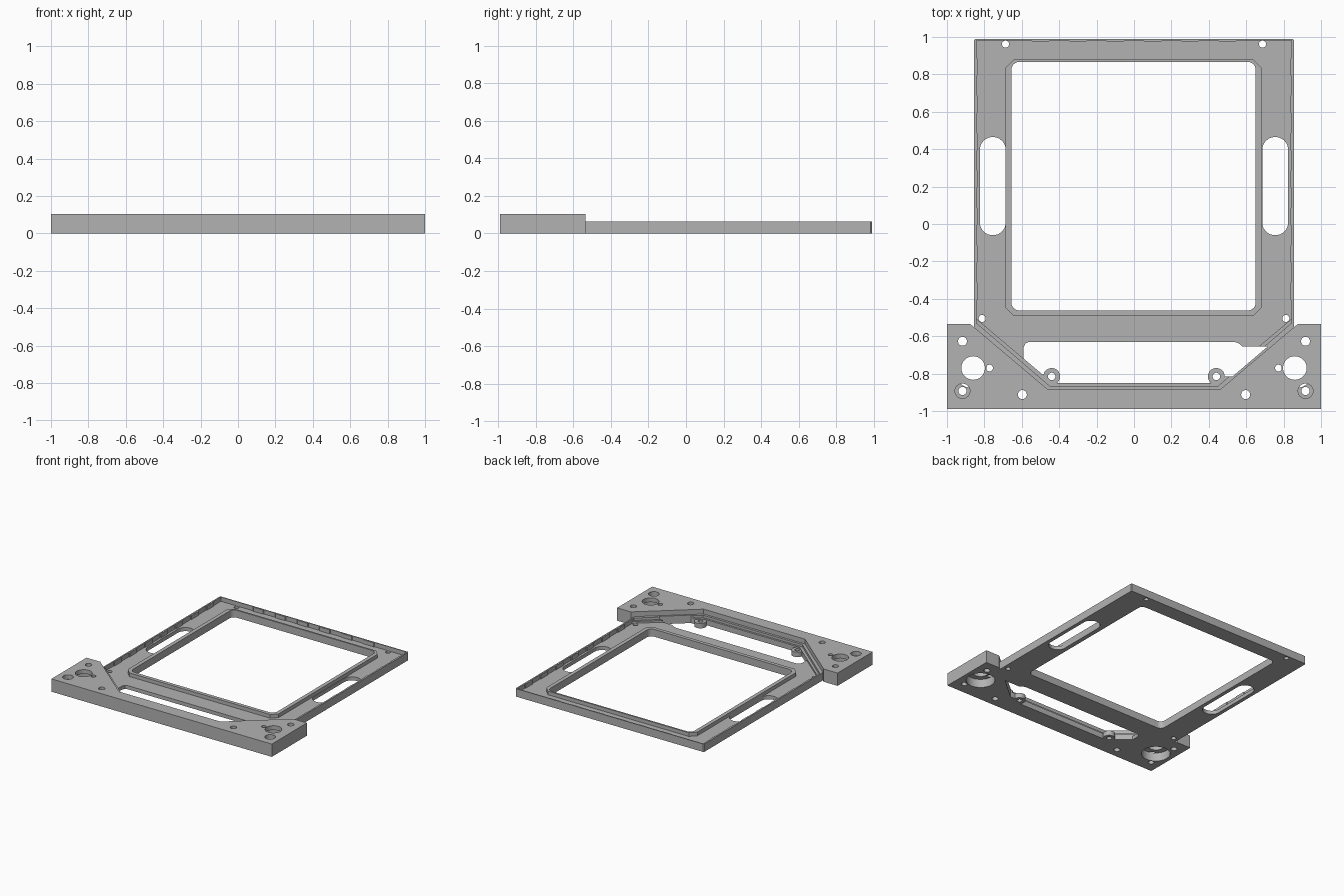
import bpy, bmesh
from math import cos, sin, pi, radians

cube = bpy.data.objects.get("Cube")
if cube:
    bpy.data.objects.remove(cube, do_unlink=True)

GREY = (0.45, 0.45, 0.45, 1)
grey = bpy.data.materials.new("plain grey")
grey.use_nodes = True
grey.diffuse_color = GREY
grey.node_tree.nodes["Principled BSDF"].inputs["Base Color"].default_value = GREY


def circle(x, y, r, n=32):
    return [(x + r * cos(2 * pi * i / n), y + r * sin(2 * pi * i / n)) for i in range(n)]


def pair(x, y, r):
    return [circle(x, y, r), circle(-x, y, r)]


def rounded(x0, x1, y0, y1, r, n=8):
    """Rectangle with corners rounded by n segments (n=1 gives chamfers)."""
    corners = [(x1 - r, y1 - r), (x0 + r, y1 - r), (x0 + r, y0 + r), (x1 - r, y0 + r)]
    return [(cx + r * cos((k + i / n) * pi / 2), cy + r * sin((k + i / n) * pi / 2))
            for k, (cx, cy) in enumerate(corners) for i in range(n + 1)]


def layer(name, outlines, z0, z1):
    """Extrude a flat outline with holes from z0 to z1."""
    curve = bpy.data.curves.new(name, 'CURVE')
    curve.dimensions = '2D'
    curve.fill_mode = 'BOTH'
    curve.extrude = (z1 - z0) / 2
    for pts in outlines:
        s = curve.splines.new('POLY')
        s.points.add(len(pts) - 1)
        for p, (x, y) in zip(s.points, pts):
            p.co = (x, y, 0, 1)
        s.use_cyclic_u = True
    temp = bpy.data.objects.new(name + "_curve", curve)
    bpy.context.collection.objects.link(temp)
    dg = bpy.context.evaluated_depsgraph_get()
    mesh = bpy.data.meshes.new_from_object(temp.evaluated_get(dg))
    bpy.data.objects.remove(temp, do_unlink=True)
    bm = bmesh.new()
    bm.from_mesh(mesh)
    bmesh.ops.remove_doubles(bm, verts=bm.verts, dist=1e-5)
    bmesh.ops.recalc_face_normals(bm, faces=bm.faces)
    bmesh.ops.translate(bm, verts=bm.verts, vec=(0, 0, (z0 + z1) / 2))
    bm.to_mesh(mesh)
    bm.free()
    mesh.materials.clear()
    mesh.materials.append(grey)
    obj = bpy.data.objects.new(name, mesh)
    bpy.context.collection.objects.link(obj)
    bpy.ops.object.select_all(action='DESELECT')
    obj.select_set(True)
    bpy.context.view_layer.objects.active = obj
    bpy.ops.object.shade_smooth_by_angle(angle=radians(30))
    return obj


FLOOR, LEDGE, RIM, BAR = 0.03, 0.045, 0.065, 0.105

# Shared outlines of the tray
outer = [(0.848, 0.99), (-0.848, 0.99), (-0.855, 0.983), (-0.855, -0.552), (-0.46, -0.885),
         (0.46, -0.885), (0.855, -0.552), (0.855, 0.983)]
notch = [(0.527, -0.815), (0.715, -0.655)]
window = rounded(-0.655, 0.65, -0.462, 0.866, 0.04)

# Tray floor with the window, grip slots, front opening and screw holes
opening = [(-0.56, -0.63), (-0.58, -0.638), (-0.59, -0.66), (-0.59, -0.72), (-0.435, -0.85),
           (0.435, -0.85), (0.477, -0.815)] + notch + [(0.58, -0.655), (0.56, -0.638), (0.535, -0.63)]
slots = [rounded(s * 0.755 - 0.069, s * 0.755 + 0.069, -0.06, 0.465, 0.068) for s in (-1, 1)]
floor_holes = pair(0.687, 0.962, 0.019) + pair(0.812, -0.505, 0.019)
layer("tray_floor", [outer, window, opening] + slots + floor_holes, 0, FLOOR)

# Raised outer rim and the lower ledge inside its front corners
rim_in = [(0.843, 0.982), (-0.843, 0.982), (-0.843, -0.529), (-0.45, -0.866), (0.45, -0.866),
          (0.509, -0.815)] + notch + [(0.696, -0.655), (0.843, -0.529)]
ledge_in = [(0.843, 0.982), (-0.843, 0.982), (-0.843, -0.507), (-0.435, -0.85), (0.435, -0.85),
            (0.477, -0.815)] + notch + [(0.667, -0.655), (0.843, -0.507)]
layer("outer_rim", [outer, rim_in], FLOOR, RIM)
layer("front_ledge", [outer, ledge_in], FLOOR, LEDGE)

# Shallow pads along the inside of the rim
for i in range(7):
    y = -0.36 + i * 0.2
    for side, s in (("left", 1), ("right", -1)):
        layer(f"{side}_rim_pad", [rounded(s * 0.843 - 0.006, s * 0.843 + 0.006,
                                          y - 0.05, y + 0.05, 0.005, 1)], FLOOR, RIM - 0.002)
for i in range(6):
    x = -0.5 + i * 0.2
    layer("back_rim_pad", [rounded(x - 0.05, x + 0.05, 0.976, 0.988, 0.005, 1)], FLOOR, RIM - 0.002)

# Lip around the window
layer("window_lip", [rounded(-0.687, 0.682, -0.492, 0.88, 0.045, 1), window], FLOOR, 0.06)

# Screw bosses at the front of the opening
for side, x in (("left", 0.44), ("right", -0.44)):
    layer(f"{side}_boss", [circle(x, -0.815, 0.045), circle(x, -0.815, 0.02)], 0, 0.04)

# Thick front bar, with wide recesses underneath and stepped holes on top
bar = [(-1, -0.99), (1, -0.99), (1, -0.535), (0.875, -0.535), (0.46, -0.885),
       (-0.46, -0.885), (-0.875, -0.535), (-1, -0.535)]
through = pair(0.917, -0.627, 0.024) + pair(0.597, -0.912, 0.024)
layer("front_bar_lower", [bar] + through + pair(0.86, -0.77, 0.108)
      + pair(0.917, -0.893, 0.022), 0, 0.07)
layer("front_bar_upper", [bar] + through + pair(0.86, -0.77, 0.063)
      + pair(0.772, -0.77, 0.018) + pair(0.917, -0.893, 0.04), 0.07, BAR)
